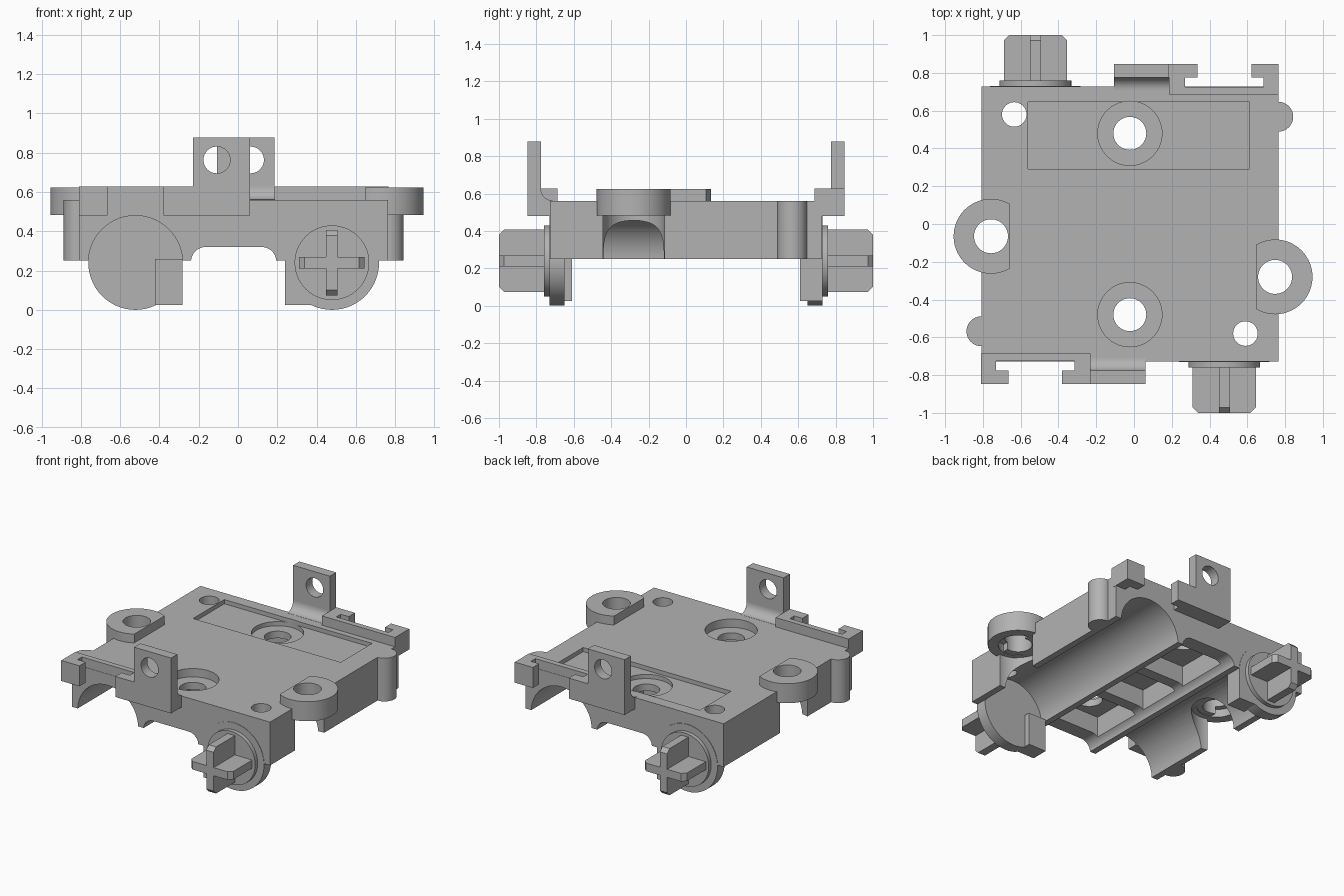
import bpy, bmesh, math
from mathutils import Matrix

cube = bpy.data.objects.get("Cube")
if cube:
    bpy.data.objects.remove(cube)

CX = -0.022          # centre of the rotational symmetry
CZ = 0.24            # channel axis height
R = 0.24             # channel radius
CHX = 0.5            # channel offset from CX

grey = bpy.data.materials.new("plain grey")
grey.use_nodes = True
colour = (0.45, 0.45, 0.45, 1)
grey.diffuse_color = colour
grey.node_tree.nodes["Principled BSDF"].inputs["Base Color"].default_value = colour

IDENT = Matrix.Identity(4)
TURN = Matrix.Translation((2 * CX, 0, 0)) @ Matrix.Rotation(math.pi, 4, 'Z')


def arc(u, v, r, a0=0, a1=360, n=56):
    """Points on an arc; a full circle leaves out the repeated end."""
    full = abs(a1 - a0) == 360
    return [(u + r * math.cos(math.radians(a0 + (a1 - a0) * i / n)),
             v + r * math.sin(math.radians(a0 + (a1 - a0) * i / n)))
            for i in range(n if full else n + 1)]


def rect(u0, u1, v0, v1):
    return [(u0, v0), (u1, v0), (u1, v1), (u0, v1)]


def prism(name, pts, axis, lo, hi, place=IDENT):
    """Extrude a profile along an axis."""
    put = {'x': lambda u, v, w: (w, u, v),
           'y': lambda u, v, w: (u, w, v),
           'z': lambda u, v, w: (u, v, w)}[axis]
    bm = bmesh.new()
    low = [bm.verts.new(put(u, v, lo)) for u, v in pts]
    high = [bm.verts.new(put(u, v, hi)) for u, v in pts]
    bm.faces.new(low)
    bm.faces.new(high)
    for i in range(len(pts)):
        j = (i + 1) % len(pts)
        bm.faces.new((low[i], low[j], high[j], high[i]))
    bmesh.ops.recalc_face_normals(bm, faces=bm.faces)
    bm.transform(place)
    mesh = bpy.data.meshes.new(name)
    bm.to_mesh(mesh)
    bm.free()
    mesh.materials.append(grey)
    ob = bpy.data.objects.new(name, mesh)
    bpy.context.collection.objects.link(ob)
    return ob


def combine(ob, tool, mode='DIFFERENCE'):
    """Apply a boolean and drop the tool object."""
    mod = ob.modifiers.new("bool", 'BOOLEAN')
    mod.operation = mode
    mod.solver = 'EXACT'
    mod.object = tool
    bpy.context.view_layer.objects.active = ob
    bpy.ops.object.modifier_apply(modifier=mod.name)
    bpy.data.objects.remove(tool)


def cut(ob, pts, axis, lo, hi, place=IDENT):
    combine(ob, prism("cutter", pts, axis, lo, hi, place))


# Main block
body = prism("body", rect(-0.808, 0.764, -0.728, 0.728), 'z', 0.25, 0.56)

# Centre groove with rounded upper corners, and pockets between cross ribs
hw, fr = 0.217, 0.075
groove = ([(CX + hw, 0.1)] + arc(CX + hw - fr, 0.32 - fr, fr, 0, 90, 10)
          + arc(CX - hw + fr, 0.32 - fr, fr, 90, 180, 10) + [(CX - hw, 0.1)])
cut(body, groove, 'y', -0.9, 0.9)
for y0, y1 in ((-0.62, -0.24), (-0.16, 0.16), (0.24, 0.62)):
    cut(body, rect(CX - 0.19, CX + 0.19, y0, y1), 'z', 0.2, 0.45)

# Shallow label recess
cut(body, rect(-0.56, 0.612, 0.29, 0.645), 'z', 0.53, 0.7)

for side, place in (("front", IDENT), ("back", TURN)):
    ax = CX + CHX
    # Half-round channel, closed at one end
    cut(body, arc(ax, CZ, R), 'y', -0.65, 0.9, place)
    # Countersunk screw hole and small corner hole
    cut(body, arc(CX, -0.48, 0.17), 'z', 0.50, 0.7, place)
    cut(body, arc(CX, -0.48, 0.087), 'z', 0.1, 0.7, place)
    cut(body, arc(0.59, -0.58, 0.065, n=32), 'z', 0.3, 0.7, place)

    # Rounded end plate with a square inner corner
    prism(side + "_end_disc", arc(ax, CZ, R), 'y', -0.731, -0.65, place)
    prism(side + "_end_corner", rect(ax - R, ax - 0.1, 0.025, 0.26),
          'y', -0.731, -0.61, place)

    # Axle flange and cross-shaped shaft
    prism(side + "_axle_flange", arc(ax, CZ, 0.19), 'y', -0.76, -0.72, place)
    a, c, tip = 0.167, 0.028, -1.0

    def arm(m):
        return [(m - a, -0.75), (m - a, tip + c), (m - a + c, tip),
                (m + a - c, tip), (m + a, tip + c), (m + a, -0.75)]
    shaft = prism(side + "_axle_cross", arm(ax), 'z', CZ - 0.029, CZ + 0.029, place)
    upright = prism("upright", [(y, z) for z, y in arm(CZ)], 'x',
                    ax - 0.029, ax + 0.029, place)
    combine(shaft, upright, 'UNION')

    # Slotted coupling rail
    y0, y1, y2, y3 = -0.686, -0.726, -0.776, -0.847
    prism(side + "_slot_rail",
          [(-0.809, y0), (-0.809, y3), (-0.665, y3), (-0.665, y2),
           (-0.73, y2), (-0.73, y1), (-0.315, y1), (-0.315, y2),
           (-0.38, y2), (-0.38, y3), (-0.23, y3), (-0.23, y0)],
          'z', 0.48, 0.627, place)

    # Upright tab with a hole, and its curved foot
    tab = prism(side + "_tab", rect(-0.23, 0.062, y3, y2), 'z', 0.48, 0.877, place)
    cut(tab, arc(-0.108, 0.763, 0.068, n=40), 'y', -0.95, -0.7, place)
    foot = ([(y2 - 0.01, 0.48), (-0.71, 0.48)]
            + arc(y2 + 0.066, 0.627, 0.066, 270, 180, 10) + [(y2 - 0.01, 0.627)])
    prism(side + "_tab_foot", foot, 'x', -0.23, 0.062, place)

    # Half-round rib on the side wall
    prism(side + "_side_rib", arc(-0.808, -0.568, 0.079, 90, 270, 24),
          'z', 0.25, 0.56, place)

# Screw lugs on both sides, with clearance cut into the block below them
for name, x, y, s in (("left_lug", 0.747, -0.28, 1), ("right_lug", -0.757, -0.065, -1)):
    cut(body, arc(x, y, 0.165), 'z', 0.1, 0.487)
    cut(body, arc(x, y, 0.09), 'z', 0.1, 0.8)
    lug = prism(name, arc(x, y, 0.198), 'z', 0.483, 0.623)
    cut(lug, rect(x - s * 0.4, x - s * 0.1, y - 0.3, y + 0.3), 'z', 0.3, 0.8)
    cut(lug, arc(x, y, 0.13), 'z', 0.3, 0.54)
    cut(lug, arc(x, y, 0.09), 'z', 0.3, 0.8)

# Smooth curved walls, keep edges sharp
bpy.ops.object.select_all(action='DESELECT')
for ob in bpy.context.collection.objects:
    if ob.type == 'MESH':
        ob.select_set(True)
        bpy.context.view_layer.objects.active = ob
bpy.ops.object.shade_smooth_by_angle(angle=math.radians(30))
